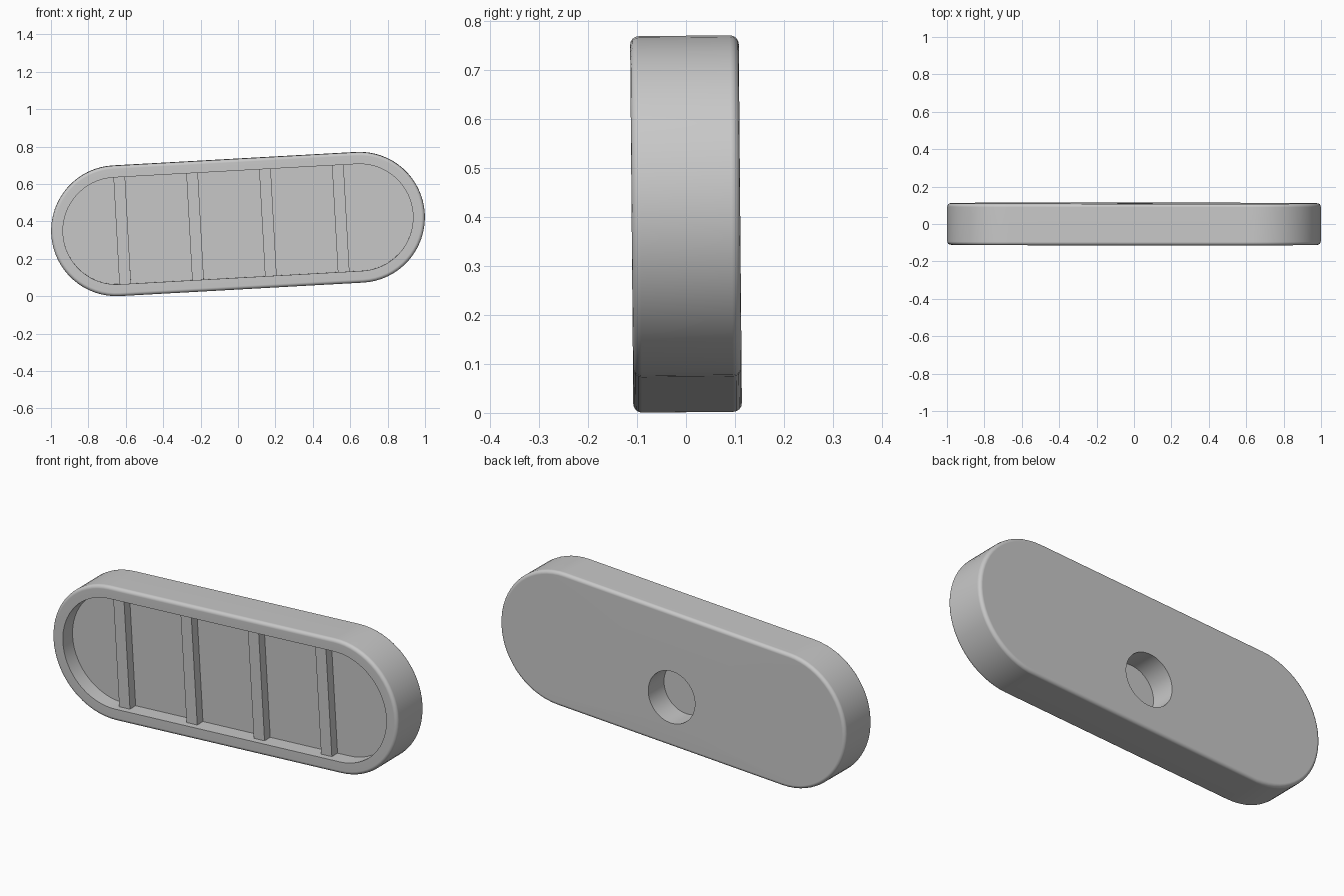
import bpy, bmesh
from math import sin, cos, pi, radians
from mathutils import Matrix

cube = bpy.data.objects.get("Cube")
if cube:
    bpy.data.objects.remove(cube, do_unlink=True)

HALF = 0.651      # half distance between the two end arcs
R = 0.349         # outer end radius
INNER = 0.286     # recess end radius
FRONT, BACK = -0.111, 0.111
FLOOR = FRONT + 0.08
FILLET = 0.018
HOLE_R, HOLE_Z, HOLE_END = 0.135, -0.092, BACK - 0.13
ARC = 32          # steps per end arc

place = (Matrix.Translation((0, 0, 0.386))
         @ Matrix.Rotation(radians(0.5), 4, 'X')
         @ Matrix.Rotation(radians(-3.17), 4, 'Y'))

grey = bpy.data.materials.new("light_grey")
grey.use_nodes = True
colour = (0.58, 0.58, 0.58, 1)
grey.diffuse_color = colour
grey.node_tree.nodes["Principled BSDF"].inputs["Base Color"].default_value = colour


def finish(bm, name):
    bmesh.ops.recalc_face_normals(bm, faces=bm.faces)
    mesh = bpy.data.meshes.new(name)
    bm.to_mesh(mesh)
    bm.free()
    mesh.materials.append(grey)
    obj = bpy.data.objects.new(name, mesh)
    bpy.context.collection.objects.link(obj)
    obj.matrix_world = place
    return obj


def slot(r, y):
    """Rounded slot outline, two half circles joined by straight sides."""
    points = []
    for side, start in ((1, -pi / 2), (-1, pi / 2)):
        for i in range(ARC + 1):
            a = start + pi * i / ARC
            points.append((side * HALF + r * cos(a), y, r * sin(a)))
    return points


def circle(r, y):
    n = 2 * (ARC + 1)
    angles = [-pi / 2 + 2 * pi * (i + 0.5) / n for i in range(n)]
    return [(r * cos(a), y, HOLE_Z + r * sin(a)) for a in angles]


# Body: one loft from the recess floor, round the outside, into the back hole
sections = [slot(INNER, FLOOR), slot(INNER, FRONT)]
steps = [pi / 2 * i / 4 for i in range(5)]
for a in steps:
    sections.append(slot(R - FILLET + FILLET * sin(a), FRONT + FILLET * (1 - cos(a))))
for a in reversed(steps):
    sections.append(slot(R - FILLET + FILLET * sin(a), BACK - FILLET * (1 - cos(a))))
sections += [circle(HOLE_R, BACK), circle(HOLE_R, HOLE_END)]

bm = bmesh.new()
loops = [[bm.verts.new(p) for p in s] for s in sections]
for a, b in zip(loops, loops[1:]):
    for i in range(len(a)):
        j = (i + 1) % len(a)
        bm.faces.new((a[i], a[j], b[j], b[i]))
bm.faces.new(loops[0])
bm.faces.new(loops[-1])
body = finish(bm, "body")

bpy.ops.object.select_all(action='DESELECT')
body.select_set(True)
bpy.context.view_layer.objects.active = body
bpy.ops.object.shade_smooth_by_angle(angle=radians(30))
weighted = body.modifiers.new("flat_faces", 'WEIGHTED_NORMAL')
weighted.keep_sharp = True

# Four cross ribs standing on the recess floor
RIB_W, RIB_H, SINK = 0.062, 0.047, 0.004
for k in range(4):
    bm = bmesh.new()
    bmesh.ops.create_cube(bm, size=1)
    bmesh.ops.scale(bm, vec=(RIB_W, RIB_H + SINK, 2 * INNER + SINK), verts=bm.verts)
    bmesh.ops.translate(bm, vec=(-0.62 + 0.39 * k, FLOOR + (SINK - RIB_H) / 2, 0), verts=bm.verts)
    finish(bm, f"rib_{k + 1}")
